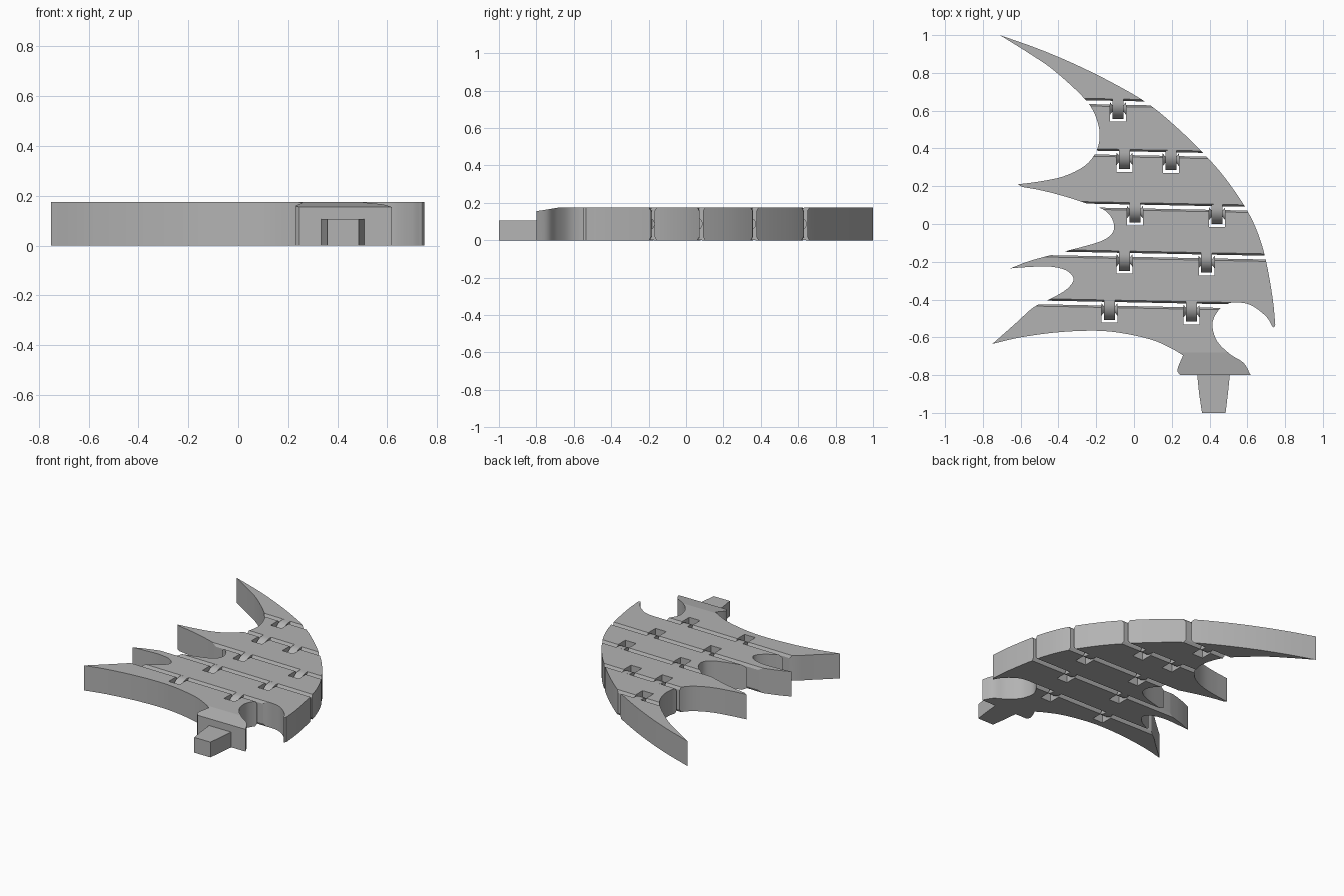
import bpy
import bmesh
from math import cos, sin, pi, radians
from mathutils import Vector, Matrix

cube = bpy.data.objects.get("Cube")
if cube:
    bpy.data.objects.remove(cube, do_unlink=True)

HEIGHT = 0.175
MID = HEIGHT / 2
SLOPE = -0.02       # every joint leans slightly down towards the left
GAP = 0.04          # joint width at the top and bottom surfaces

grey = bpy.data.materials.new("plain grey")
grey.use_nodes = True
colour = (0.45, 0.45, 0.45, 1)
grey.diffuse_color = colour
grey.node_tree.nodes["Principled BSDF"].inputs["Base Color"].default_value = colour


def add_object(name, bm):
    bmesh.ops.recalc_face_normals(bm, faces=bm.faces)
    mesh = bpy.data.meshes.new(name)
    bm.to_mesh(mesh)
    bm.free()
    mesh.materials.append(grey)
    obj = bpy.data.objects.new(name, mesh)
    bpy.context.collection.objects.link(obj)
    return obj


def extrude(name, points, offset):
    """Solid made by sweeping a flat polygon along an offset."""
    bm = bmesh.new()
    face = bm.faces.new([bm.verts.new(p) for p in points])
    swept = bmesh.ops.extrude_face_region(bm, geom=[face])["geom"]
    verts = [v for v in swept if isinstance(v, bmesh.types.BMVert)]
    bmesh.ops.translate(bm, verts=verts, vec=offset)
    return add_object(name, bm)


def prism(name, profile, x0, x1, slope=0):
    """Sweep a (y, z) profile from x0 to x1, sheared by the slope."""
    points = [(x0, y + slope * x0, z) for y, z in profile]
    return extrude(name, points, (x1 - x0, slope * (x1 - x0), 0))


def smooth(run, steps=5):
    """Soft curve through the points of one run, without its last point."""
    p = [Vector(q) for q in run]
    p = [p[0] * 2 - p[1]] + p + [p[-1] * 2 - p[-2]]
    out = []
    for a, b, c, d in zip(p, p[1:], p[2:], p[3:]):
        for i in range(steps):
            t = i / steps
            out.append(b + (c - a) * t / 2 + (a * 2 - b * 5 + c * 4 - d) * t * t / 2
                       + (b * 3 - a - c * 3 + d) * t ** 3 / 2)
    return out


def cut(target, cutter):
    cutter.hide_render = True
    mod = target.modifiers.new("cut", "BOOLEAN")
    mod.operation, mod.solver, mod.object = "DIFFERENCE", "EXACT", cutter
    bpy.context.view_layer.objects.active = target
    bpy.ops.object.modifier_apply(modifier=mod.name)
    bpy.data.objects.remove(cutter, do_unlink=True)


# Wing outline, as runs that meet at sharp corners
leading_edge = [(-.71, 1), (-.5, .925), (-.3, .84), (-.1, .74), (.08, .633), (.25, .49),
                (.4, .34), (.5, .22), (.6, .07), (.66, -.06), (.7, -.2), (.735, -.4), (.748, -.535)]
claw_bay = [(.748, -.535), (.735, -.545), (.7, -.49), (.62, -.43), (.54, -.415), (.49, -.425),
            (.445, -.46), (.415, -.53), (.44, -.62), (.51, -.69), (.58, -.735), (.618, -.8)]
collar = [(.618, -.8), (.245, -.8)]
collar_side = [(.245, -.8), (.23, -.77), (.26, -.695)]
lower_edge = [(.26, -.695), (.2, -.66), (.1, -.615), (-.05, -.58), (-.2, -.565), (-.4, -.573),
              (-.6, -.6), (-.75, -.635)]
bay_one = [(-.75, -.635), (-.62, -.52), (-.53, -.44), (-.42, -.385), (-.35, -.34), (-.32, -.29),
           (-.36, -.245), (-.45, -.225), (-.56, -.228), (-.655, -.235)]
bay_two = [(-.655, -.235), (-.55, -.195), (-.385, -.15), (-.2, -.1), (-.13, -.065), (-.105, -.02),
           (-.12, .035), (-.165, .078), (-.27, .115), (-.38, .15), (-.5, .18), (-.615, .2)]
bay_three = [(-.615, .21), (-.5, .225), (-.38, .25), (-.28, .295), (-.22, .35), (-.185, .43),
             (-.19, .53), (-.25, .65), (-.42, .81), (-.55, .9), (-.71, 1)]
outline = []
for run in (leading_edge, claw_bay, collar, collar_side, lower_edge, bay_one, bay_two, bay_three):
    outline += smooth(run) if len(run) > 2 else run[:1]
wing = extrude("wing", [(x, y, 0) for x, y in outline], (0, 0, HEIGHT))

# Sloped top of the collar
cut(wing, prism("collar_cutter", [(-.68, HEIGHT), (-.9, .139), (-.9, .3), (-.68, .3)], .1, .8))

# Joints: start x, end x, edge of the lower segment at x = 0, hinge positions
joints = [
    (-.45, .3, .62, [-.085]),
    (-.4, .6, .354, [-.05, .195]),
    (-.45, .8, .073, [.005, .44]),
    (-.48, .85, -.184, [-.05, .385]),
    (-.65, .53, -.445, [-.13, .305]),
]
half = [(GAP / 2, -.05), (GAP / 2, 0), (.01, .018)]
half += [(w, HEIGHT - z) for w, z in reversed(half)]
for x0, x1, edge, hinges in joints:
    # Slot that splits the wing, with bevelled lips above and below
    c = edge + GAP / 2
    slot = [(c + w, z) for w, z in half] + [(c - w, z) for w, z in reversed(half)]
    cut(wing, prism("slot_cutter", slot, x0, x1, SLOPE))
    for x in hinges:
        y = edge + SLOPE * x
        socket = [(y - .08, -.1), (y + .015, -.1), (y + .015, .3), (y - .08, .3)]
        cut(wing, prism("socket_cutter", socket, x - .042, x + .042))

# Split into segments, named from the tip down
bpy.ops.object.select_all(action="DESELECT")
wing.select_set(True)
bpy.context.view_layer.objects.active = wing
bpy.ops.mesh.separate(type="LOOSE")
segments = sorted(bpy.context.selected_objects, key=lambda o: -max(v.co.y for v in o.data.vertices))
for i, segment in enumerate(segments):
    segment.name = f"wing_segment_{i + 1}"

# Hinges: rounded tab from the segment above, held by a cone on each side
for _, _, edge, hinges in joints:
    for x in hinges:
        y = edge + SLOPE * x
        centre = y - .065 + MID
        back = y + GAP
        arc = [(centre - MID * sin(pi * i / 24), MID + MID * cos(pi * i / 24)) for i in range(25)]
        prism("hinge_tab", [(back, 0), (back, HEIGHT)] + arc, x - .029, x + .029)
        for side in (-1, 1):
            bm = bmesh.new()
            place = (Matrix.Translation((x + side * .035, y - .01, MID))
                     @ Matrix.Rotation(-side * pi / 2, 4, "Y"))
            bmesh.ops.create_cone(bm, cap_ends=True, segments=24, radius1=.014, radius2=.034,
                                  depth=.016, matrix=place @ Matrix.Rotation(pi, 4, "X"))
            add_object("hinge_pin", bm)

# Mounting peg
peg = [(.335, -.8), (.345, -.9), (.36, -1), (.485, -1), (.497, -.9), (.507, -.8)]
extrude("mounting_peg", [(x, y, 0) for x, y in peg], (0, 0, .107))

# Smooth the curved walls and keep the corners crisp
bpy.ops.object.select_all(action="DESELECT")
for obj in bpy.context.collection.objects:
    if obj.type == "MESH" and grey.name in obj.data.materials:
        obj.select_set(True)
        bpy.context.view_layer.objects.active = obj
bpy.ops.object.shade_smooth_by_angle(angle=radians(20))
